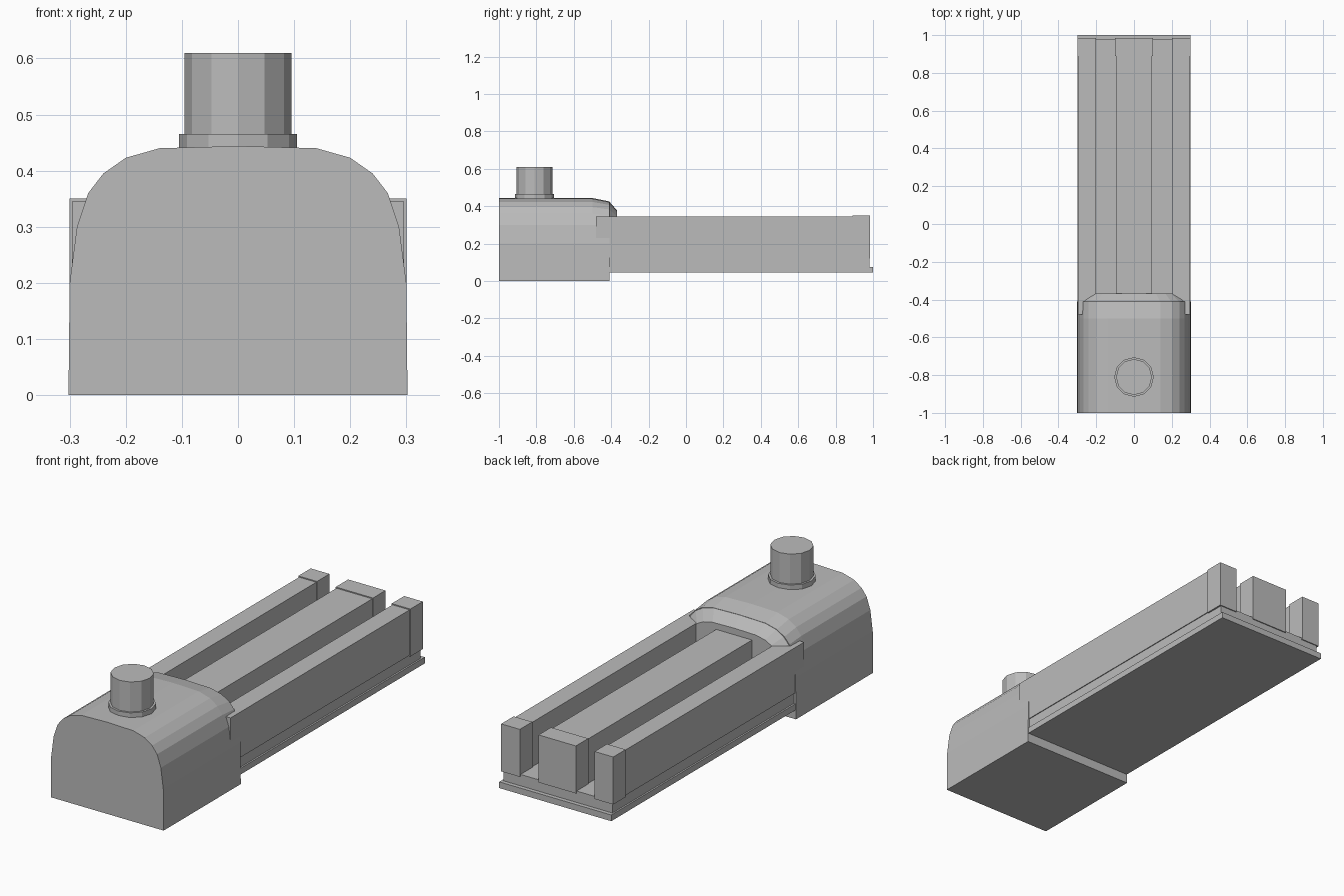
import bpy, bmesh, math

if "Cube" in bpy.data.objects:
    bpy.data.objects.remove(bpy.data.objects["Cube"])

grey = bpy.data.materials.new("plain grey")
grey.diffuse_color = (0.5, 0.5, 0.5, 1)
grey.use_nodes = True
grey.node_tree.nodes["Principled BSDF"].inputs["Base Color"].default_value = grey.diffuse_color


def finish(name, bm):
    bmesh.ops.recalc_face_normals(bm, faces=bm.faces)
    me = bpy.data.meshes.new(name)
    bm.to_mesh(me)
    bm.free()
    me.materials.append(grey)
    ob = bpy.data.objects.new(name, me)
    bpy.context.collection.objects.link(ob)
    return ob


def box(name, x0, x1, y0, y1, z0, z1):
    bm = bmesh.new()
    bmesh.ops.create_cube(bm, size=1)
    for v in bm.verts:
        v.co = ((x0 + x1) / 2 + v.co.x * (x1 - x0),
                (y0 + y1) / 2 + v.co.y * (y1 - y0),
                (z0 + z1) / 2 + v.co.z * (z1 - z0))
    return finish(name, bm)


def cylinder(name, r, y, z0, z1, sides=12):
    bm = bmesh.new()
    rings = [[bm.verts.new((r * math.cos(2 * math.pi * i / sides),
                            y + r * math.sin(2 * math.pi * i / sides), z))
              for i in range(sides)] for z in (z0, z1)]
    for i in range(sides):
        j = (i + 1) % sides
        bm.faces.new((rings[0][i], rings[0][j], rings[1][j], rings[1][i]))
    bm.faces.new(rings[0])
    bm.faces.new(rings[1])
    return finish(name, bm)


def loft(name, rings):
    bm = bmesh.new()
    rows = [[bm.verts.new(p) for p in ring] for ring in rings]
    n = len(rows[0])
    for a, b in zip(rows, rows[1:]):
        for i in range(n):
            j = (i + 1) % n
            bm.faces.new((a[i], a[j], b[j], b[i]))
    bm.faces.new(rows[0])
    bm.faces.new(rows[-1])
    return finish(name, bm)


# Arched housing with straight lower sides
half = [(0.302, 0), (0.302, 0.01), (0.300, 0.2), (0.287, 0.3), (0.267, 0.36),
        (0.24, 0.395), (0.2, 0.423), (0.14, 0.44)]
arch = half + [(0, 0.444)] + [(-x, z) for x, z in reversed(half)]
loft("housing", [[(x, y, z) for x, z in arch] for y in (-1, -0.5, -0.41)][:2]
     + [[(x, -0.41, z - 0.018 * max(0, (z - 0.3) / 0.14)) for x, z in arch]])

# Rounded lip where the housing meets the rails
upper = [(x, z) for x, z in arch if z >= 0.3]
lip = [(0.267, 0.07)] + [(x * 0.985, z - 0.018 * (z - 0.3) / 0.14) for x, z in upper] + [(-0.267, 0.07)]
loft("housing_lip", [[(x, -0.45, z) for x, z in lip],
                     [(x, -0.411, z) for x, z in lip],
                     [(x * 0.84, -0.368, z - 0.05 * max(0, (z - 0.25) / 0.18)) for x, z in lip]])

# Knob and collar on the roof
cylinder("knob_collar", 0.105, -0.81, 0.43, 0.465)
cylinder("knob", 0.095, -0.81, 0.44, 0.61)

# Base plates
box("base_plate", -0.3, 0.3, -0.43, 1.0, 0.045, 0.075)
box("upper_plate", -0.292, 0.292, -0.43, 0.98, 0.075, 0.13)

# Three long bars, each with a slightly larger end cap
for label, cx, w in (("left", -0.25, 0.1), ("middle", 0, 0.2), ("right", 0.25, 0.1)):
    h = w / 2
    box(label + "_bar", cx - h + 0.004, cx + h - 0.004, -0.48, 0.9, 0.125, 0.345)
    box(label + "_bar_cap", cx - h, cx + h, 0.89, 0.985, 0.12, 0.35)
